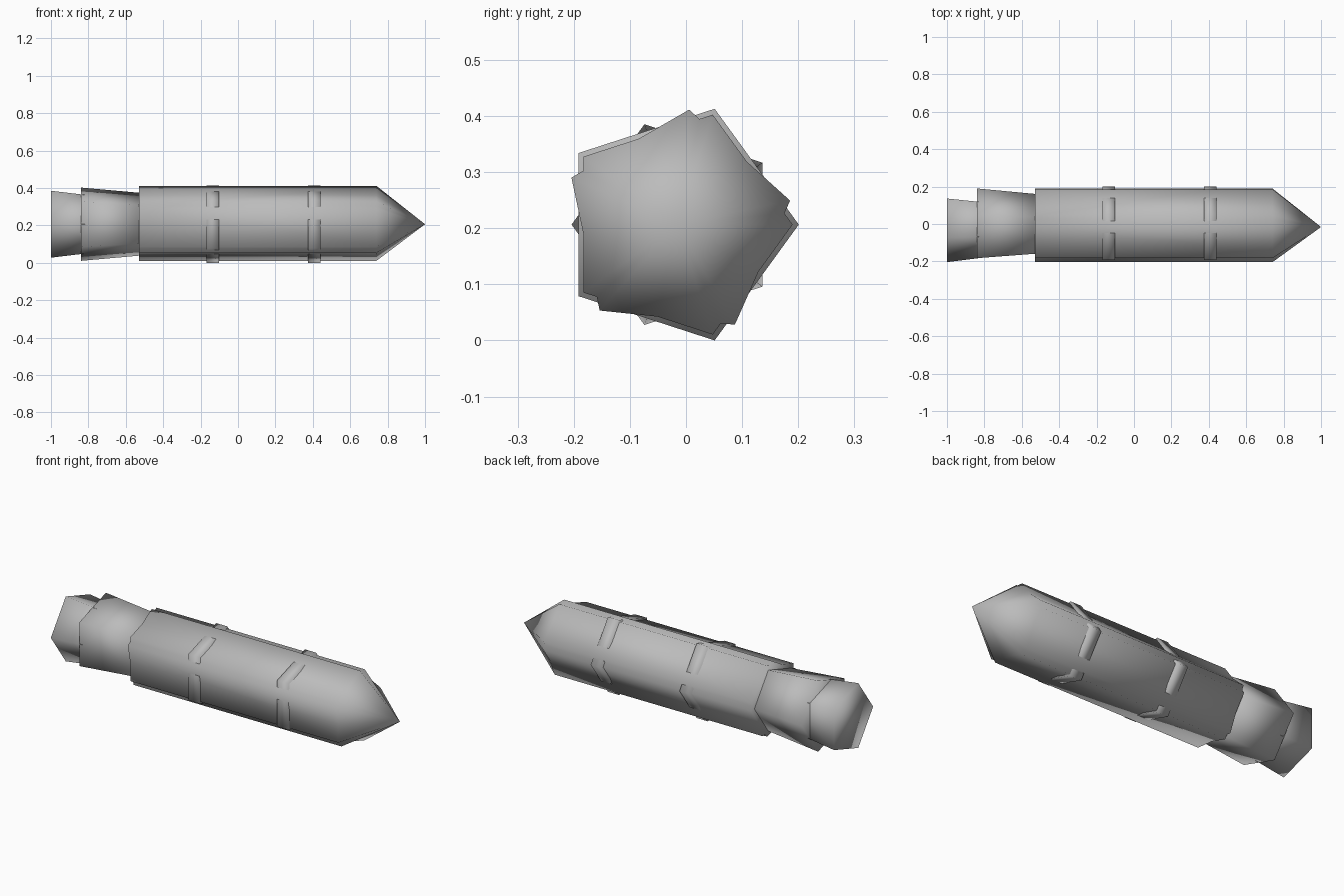
import bpy, bmesh, math

if "Cube" in bpy.data.objects:
    bpy.data.objects.remove(bpy.data.objects["Cube"])

CY, CZ = -0.016, 0.2064   # long axis of the rocket
SIDES = 5

grey = bpy.data.materials.new("plain grey")
grey.diffuse_color = (0.5, 0.5, 0.5, 1)
grey.use_nodes = True
grey.node_tree.nodes["Principled BSDF"].inputs["Base Color"].default_value = grey.diffuse_color


def lathe(name, profile, turn=0.0):
    """Five-sided smooth solid along x; profile = (x, radius), radius 0 makes a point."""
    bm = bmesh.new()
    rings = []
    for x, r in profile:
        count = SIDES if r > 0 else 1
        ring = []
        for i in range(count):
            a = math.radians(turn) + 2 * math.pi * i / SIDES
            ring.append(bm.verts.new((x, CY + r * math.cos(a), CZ + r * math.sin(a))))
        rings.append(ring)
    for a, b in zip(rings, rings[1:]):
        for i in range(SIDES):
            j = (i + 1) % SIDES
            if len(b) == 1:
                bm.faces.new((a[i], a[j], b[0]))
            else:
                bm.faces.new((a[i], a[j], b[j], b[i]))
    # flat ends
    for ring in (rings[0], rings[-1]):
        if len(ring) > 1:
            bm.faces.new(ring)
    bmesh.ops.recalc_face_normals(bm, faces=bm.faces)
    for f in bm.faces:
        f.smooth = True
    mesh = bpy.data.meshes.new(name)
    bm.to_mesh(mesh)
    bm.free()
    mesh.materials.append(grey)
    obj = bpy.data.objects.new(name, mesh)
    bpy.context.collection.objects.link(obj)
    return obj


# two overlapping hulls with pointed noses, one slightly rotated
hull = [(-0.53, 0.206), (0.74, 0.206), (1.0, 0)]
lathe("main_hull", hull)
lathe("rotated_hull", hull, 12)

# raised bands around the hull
for name, x in (("rear_band", -0.135), ("front_band", 0.407)):
    lathe(name, [(x - 0.034, 0.217), (x + 0.034, 0.217)])

# flared skirt and the engine nozzle behind it
lathe("tail_skirt", [(-0.84, 0.206), (-0.53, 0.177)])
lathe("engine_nozzle", [(-1.0, 0.188), (-0.69, 0.149)], 36)
